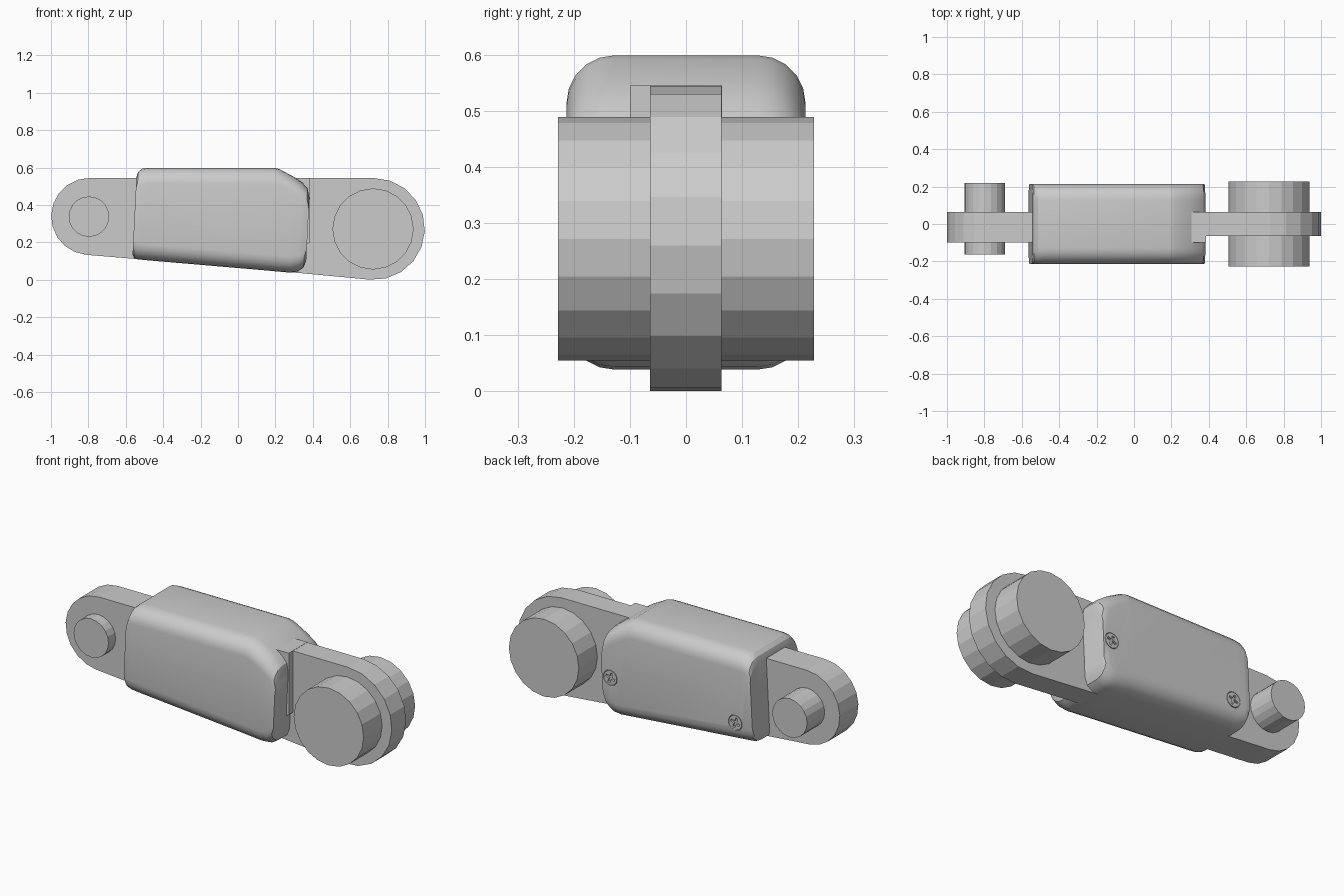
import bpy, bmesh, math
from mathutils import Vector, Matrix

if "Cube" in bpy.data.objects:
    bpy.data.objects.remove(bpy.data.objects["Cube"])


def make_object(name, bm):
    bmesh.ops.recalc_face_normals(bm, faces=bm.faces)
    me = bpy.data.meshes.new(name)
    bm.to_mesh(me)
    bm.free()
    ob = bpy.data.objects.new(name, me)
    bpy.context.collection.objects.link(ob)
    return ob


def plate(name, profile, y0, y1):
    """Extrude an x/z profile from y0 to y1."""
    bm = bmesh.new()
    face = bm.faces.new([bm.verts.new((x, y0, z)) for x, z in profile])
    ext = bmesh.ops.extrude_face_region(bm, geom=[face])["geom"]
    bmesh.ops.translate(bm, vec=(0, y1 - y0, 0),
                        verts=[v for v in ext if isinstance(v, bmesh.types.BMVert)])
    return make_object(name, bm)


def arc(cx, cz, r, a0, a1, n=10):
    return [(cx + r * math.cos(math.radians(a0 + (a1 - a0) * i / n)),
             cz + r * math.sin(math.radians(a0 + (a1 - a0) * i / n))) for i in range(n + 1)]


def peg(name, cx, cz, r, y0, y1, sides=20):
    return plate(name, arc(cx, cz, r, 0, 360, sides)[:-1], y0, y1)


def cut(ob, cutter):
    m = ob.modifiers.new("cut", 'BOOLEAN')
    m.operation, m.solver, m.object = 'DIFFERENCE', 'EXACT', cutter
    cutter.hide_render = True
    cutter.hide_set(True)


# Flat arms with rounded ends, each running into the body
plate("left_arm", arc(-0.793, 0.339, 0.206, 90, 265) + [(0.2, 0.049), (0.3, 0.15), (0.385, 0.2),
      (0.385, 0.545)], -0.10, 0.064)
plate("right_arm", arc(0.727, 0.272, 0.272, -95, 90) + [(0.1, 0.544), (0.1, 0.058)],
      -0.064, 0.063)

# Pivot pegs
peg("small_peg", -0.797, 0.338, 0.108, -0.163, 0.22)
peg("large_peg", 0.722, 0.272, 0.217, -0.228, 0.228)

# Body: rounded cross-sections lofted along x, slightly leaning at the ends
stations = [(-0.553, 0.55, 0.135), (-0.545, 0.577, 0.118), (-0.525, 0.594, 0.110),
            (-0.49, 0.599, 0.106), (0.18, 0.599, 0.049), (0.21, 0.592, 0.046),
            (0.29, 0.55, 0.039), (0.335, 0.52, 0.044), (0.365, 0.488, 0.066),
            (0.377, 0.44, 0.105)]
HALF, R, STEPS = 0.213, 0.085, 5
bm = bmesh.new()
rings = []
for x, top, bottom in stations:
    ring = []
    for cy, cz, a0 in ((HALF - R, top - R, 0), (R - HALF, top - R, 90),
                       (R - HALF, bottom + R, 180), (HALF - R, bottom + R, 270)):
        for dy, dz in arc(0, 0, R, a0, a0 + 90, STEPS):
            z = cz + dz
            ring.append(bm.verts.new((x + 0.05 * (z - 0.35), cy + dy, z)))
    rings.append(ring)
for a, b in zip(rings, rings[1:]):
    for i in range(len(a)):
        j = (i + 1) % len(a)
        bm.faces.new((a[i], a[j], b[j], b[i]))
bm.faces.new(rings[0])
bm.faces.new(rings[-1])
body = make_object("body", bm)
bpy.context.view_layer.objects.active = body
body.select_set(True)
bpy.ops.object.shade_smooth_by_angle(angle=math.radians(30))

# Cross-head screws seated in the back of the body
for i, (x, z) in enumerate(((0.32, 0.262), (-0.455, 0.217)), 1):
    cut(body, peg(f"screw_pocket_{i}", x, z, 0.043, 0.200, 0.24))
    screw = peg(f"screw_{i}", x, z, 0.040, 0.195, 0.214)
    l, w = 0.028, 0.007
    cross = [(w, w), (w, l), (-w, l), (-w, w), (-l, w), (-l, -w),
             (-w, -w), (-w, -l), (w, -l), (w, -w), (l, -w), (l, w)]
    t = math.radians(20)
    slot = [(x + p * math.cos(t) - q * math.sin(t), z + p * math.sin(t) + q * math.cos(t))
            for p, q in cross]
    cut(screw, plate(f"screw_slot_{i}", slot, 0.203, 0.24))
